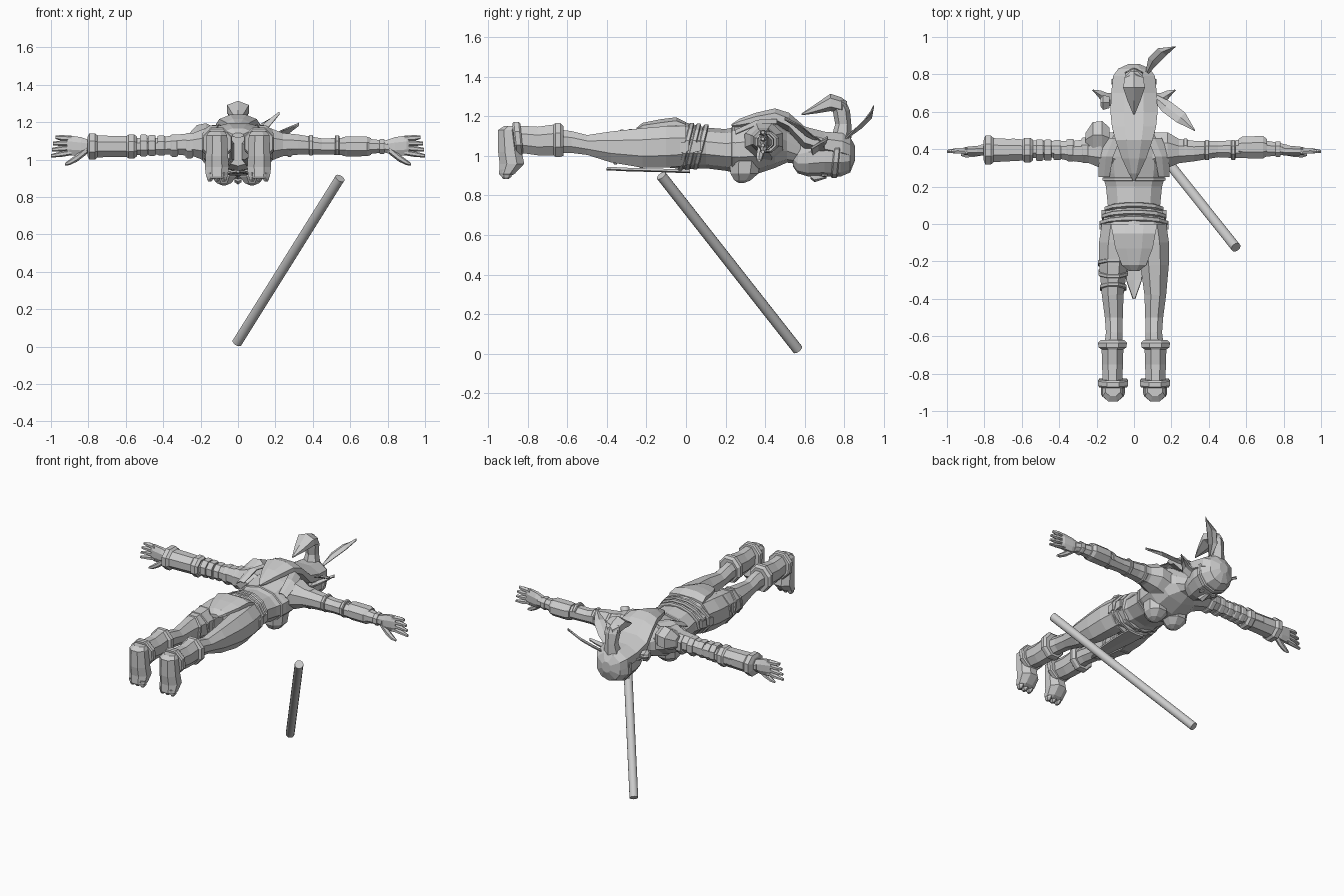
import bpy, bmesh, math
from mathutils import Vector

grey = bpy.data.materials.new("plain_grey")
grey.diffuse_color = (0.6, 0.6, 0.6, 1)


def finish(name, bm):
    bmesh.ops.recalc_face_normals(bm, faces=bm.faces)
    me = bpy.data.meshes.new(name)
    bm.to_mesh(me)
    bm.free()
    me.materials.append(grey)
    ob = bpy.data.objects.new(name, me)
    bpy.context.collection.objects.link(ob)
    return ob


def loft(name, axis, rings, n=8, side=1, lean=0):
    """Rings are (x, y, z, r1, r2); r1 and r2 span the two axes across the given one."""
    bm = bmesh.new()
    loops = []
    for x, y, z, r1, r2 in rings:
        loop = []
        for i in range(n):
            a = 2 * math.pi * (i + 0.5) / n
            u = r1 * math.cos(a) / math.cos(math.pi / n)
            v = r2 * math.sin(a) / math.cos(math.pi / n)
            p = {"x": (x, y + u, z + v), "y": (x + u, y + lean * v, z + v),
                 "z": (x + u, y + v, z)}[axis]
            loop.append(bm.verts.new((p[0] * side, p[1], p[2])))
        loops.append(loop)
    for a, b in zip(loops, loops[1:]):
        for i in range(n):
            bm.faces.new((a[i], a[(i + 1) % n], b[(i + 1) % n], b[i]))
    bm.faces.new(loops[0])
    bm.faces.new(loops[-1])
    return finish(name, bm)


def band(name, axis, x, y, z, r1, r2, w=0.012, side=1, lean=0, n=8):
    """Bevelled strap around a limb."""
    rings = []
    for t, s in ((-1, 0.92), (-0.6, 1), (0.6, 1), (1, 0.92)):
        dx, dy = (t * w, 0) if axis == "x" else (0, t * w)
        rings.append((x + dx, y + dy, z, r1 * s, r2 * s))
    return loft(name, axis, rings, n, side, lean)


def ribbon(name, spine, wide, ridge=0.012, thick=0.006):
    """Leaf-shaped strip: spine is (x, y, z, half width), raised along its middle."""
    bm = bmesh.new()
    rows = []
    for x, y, z, h in spine:
        c, w = Vector((x, y, z)), Vector(wide).normalized() * h
        rows.append([bm.verts.new(p) for p in (c - w, c + Vector((0, 0, ridge)), c + w)])
    for a, b in zip(rows, rows[1:]):
        for i in range(2):
            bm.faces.new((a[i], a[i + 1], b[i + 1], b[i]))
    ob = finish(name, bm)
    ob.modifiers.new("thickness", "SOLIDIFY").thickness = thick
    return ob


# Torso and bust
loft("torso", "y", [(0, y, z, a, b) for y, z, a, b in (
    (-0.13, 1.05, .10, .08), (-0.08, 1.05, .16, .105), (0, 1.05, .172, .112), (.1, 1.04, .14, .098),
    (.2, 1.03, .15, .1), (.27, 1.03, .17, .115), (.36, 1.04, .175, .125), (.45, 1.06, .16, .115),
    (.51, 1.05, .09, .08), (.58, 1.02, .055, .06))], 10)
for s in (-1, 1):
    loft("bust", "z", [(.075, .3, .98, .075, .08), (.075, .295, .91, .068, .07),
                       (.075, .285, .875, .04, .04), (.075, .28, .862, .01, .01)], 8, s)
    # Collar straps and back panels of the vest
    ribbon("vest_panel", [(.16 * s, .25, 1.12, .03), (.15 * s, .36, 1.17, .04),
                          (.11 * s, .46, 1.175, .04)], (1, 0, -.3 * s))
band("vest_hem", "y", 0, .24, 1.03, .168, .113, .012, n=10)

# Belts, pouches, loincloth flaps
for i, y in enumerate((0.0, .035, .075)):
    band("belt", "y", 0, y, 1.045, .182 - .012 * i, .122 - .004 * i, .014, lean=.25, n=12)
for s in (-1, 1):
    for k, y in enumerate((-.01, .05)):
        loft("belt_pouch", "y", [(.17 - .01 * k, y - .02, 1.04, .014, .025),
                                 (.17 - .01 * k, y + .025, 1.05, .014, .025)], 4, s)
loft("rear_flap", "y", [(0, y, z, a, b) for y, z, a, b in (
    (-.25, 1.13, .03, .012), (-.22, 1.145, .065, .022), (-.13, 1.155, .1, .03),
    (-.05, 1.165, .115, .03), (0, 1.15, .125, .02))], 8)
ribbon("front_flap", [(0, -.4, .945, .004), (0, -.3, .94, .04), (0, -.12, .935, .055),
                      (0, .02, .93, .06)], (1, 0, 0), -.006, .012)

# Legs with boots
for s in (-1, 1):
    loft("leg", "y", [(x, y, z, a, b) for y, x, z, a, b in (
        (.0, .088, 1.05, .085, .1), (-.1, .102, 1.045, .085, .105), (-.22, .11, 1.04, .076, .1),
        (-.38, .114, 1.045, .058, .078), (-.5, .108, 1.055, .048, .05),
        (-.58, .106, 1.07, .044, .055), (-.66, .11, 1.075, .05, .06))], 8, s)
    loft("boot", "y", [(.115, y, z, a, b) for y, z, a, b in (
        (-.62, 1.075, .064, .075), (-.635, 1.08, .077, .085), (-.66, 1.08, .075, .085),
        (-.67, 1.08, .058, .078), (-.75, 1.075, .056, .072), (-.85, 1.085, .052, .068))], 8, s)
    band("ankle_cuff", "y", .112, -.85, 1.088, .08, .083, .02, s, -.1)
    loft("foot", "z", [(.113, y, z, a, b) for y, z, a, b in (
        (-.885, 1.15, .04, .035), (-.9, 1.13, .055, .05), (-.89, 1.02, .06, .06),
        (-.88, .96, .064, .062), (-.905, .91, .058, .04), (-.912, .9, .05, .028))], 8, s)
    for x in (.075, .113, .15):
        loft("toe", "z", [(x, -.905, .93, .017, .03), (x, -.908, .895, .016, .022),
                          (x, -.91, .882, .008, .012)], 6, s)
# Wraps on one thigh
for y, z, a, b, k in ((-.21, 1.04, .082, .103, .15), (-.26, 1.04, .079, .097, -.2),
                      (-.34, 1.045, .07, .088, .2)):
    band("thigh_wrap", "y", .111, y, z, a, b, .012, -1, k)

# Arms and hands
for s in (-1, 1):
    loft("arm", "x", [(x, y, z, a, b) for x, y, z, a, b in (
        (.1, .39, 1.06, .1, .09), (.18, .395, 1.08, .095, .085), (.24, .39, 1.08, .065, .062),
        (.32, .39, 1.08, .055, .054), (.45, .4, 1.07, .043, .043), (.55, .4, 1.07, .048, .045),
        (.65, .405, 1.07, .052, .046), (.78, .4, 1.07, .032, .032), (.82, .395, 1.065, .028, .035))], 8, s)
    loft("palm", "x", [(.79, .395, 1.07, .026, .033), (.84, .392, 1.07, .026, .05),
                       (.9, .39, 1.075, .022, .053), (.915, .39, 1.075, .016, .048)], 8, s)
    for i in range(4):
        z = 1.038 + i * .025
        e = 1.02 + i * .033
        loft("finger", "x", [(.89, .39, z, .017, .013), (.945, .392, (z + e) / 2, .015, .013),
                             ((1, .995, .99, .975)[i], .388, e, .008, .008)], 6, s)
    loft("thumb", "x", [(.81, .385, 1.05, .018, .02), (.86, .375, 1.01, .017, .018),
                        (.9, .37, .985, .014, .013), (.925, .37, .975, .006, .006)], 6, s)

# Thin bands and plate on one arm
for x, r in ((.275, .062), (.39, .054), (.53, .053)):
    band("arm_band", "x", x, .395, 1.077, r, r, .012)
loft("forearm_plate", "x", [(.56, .41, 1.07, .045, .05), (.58, .41, 1.07, .058, .053),
                            (.69, .41, 1.07, .06, .052), (.71, .41, 1.07, .045, .045)])
band("wrist_band", "x", .77, .4, 1.07, .042, .04, .014)

# Bracer, wraps and shoulder pad on the other arm
loft("bracer", "x", [(x, .395, 1.07, a, b) for x, a, b in (
    (.54, .055, .052), (.555, .066, .064), (.585, .066, .064), (.595, .056, .056),
    (.75, .064, .058), (.765, .077, .07), (.795, .077, .07), (.805, .05, .05))], 8, -1)
for x, r in ((.26, .068), (.34, .06), (.41, .054), (.46, .056), (.505, .058)):
    band("arm_wrap", "x", x, .395, 1.075, r, r, .02, -1)
loft("shoulder_pad", "x", [(.13, .46, 1.12, .055, .045), (.17, .475, 1.125, .075, .06),
                           (.22, .475, 1.115, .07, .06), (.26, .45, 1.1, .035, .035)], 6, -1)

# Head, face downward
loft("head", "y", [(0, y, z, a, b) for y, z, a, b in (
    (.54, 1.0, .045, .05), (.565, .985, .065, .07), (.62, .99, .09, .09), (.7, 1.0, .11, .1),
    (.78, 1.0, .112, .1), (.83, 1.0, .085, .08), (.855, 1.01, .03, .03))], 10)
loft("nose", "y", [(0, .63, .9, .018, .015), (0, .65, .89, .018, .02),
                   (0, .71, .9, .01, .012)], 6)
band("headband", "y", 0, .76, 1.0, .119, .107, .018, lean=.1, n=10)
for s in (-1, 1):
    loft("eye", "y", [(.045, .685, .902, .01, .006), (.045, .7, .902, .022, .008),
                      (.045, .715, .902, .01, .006)], 6, s)
    ribbon("ear", [(.09 * s, .67, 1.02, .035), (.14 * s, .665, 1.05, .035),
                   (.18 * s, .69, 1.07, .025), (.22 * s, .715, 1.09, .003)], (0, 1, .2), .012, .012)
loft("ear_ornament", "x", [(.13, .65, 1.05, .03, .03), (.165, .65, 1.06, .04, .035),
                           (.18, .65, 1.06, .02, .02)], 6, -1)

# Hair sweeping to a point over the back
loft("hair", "y", [(0, y, z, a, b) for y, z, a, b in (
    (.23, 1.155, .005, .005), (.27, 1.165, .028, .022), (.35, 1.185, .065, .032),
    (.45, 1.2, .1, .04), (.52, 1.17, .118, .048), (.6, 1.09, .126, .058),
    (.7, 1.06, .122, .062), (.79, 1.045, .112, .07), (.83, 1.03, .085, .065),
    (.855, 1.02, .03, .03))], 8)
# Curled crest
loft("crest_root", "z", [(0, .785, 1.09, .05, .045), (0, .795, 1.16, .035, .035),
                         (0, .785, 1.23, .045, .038), (0, .76, 1.28, .045, .04)], 6)
loft("crest_curl", "y", [(0, .815, 1.24, .02, .03), (0, .785, 1.255, .05, .035),
                         (0, .73, 1.27, .058, .038), (0, .66, 1.24, .035, .022),
                         (0, .585, 1.21, .004, .004)], 6)

# Feathers
ribbon("upper_feather", [(.07, .81, 1.09, .01), (.1, .87, 1.14, .03), (.15, .92, 1.19, .03),
                         (.22, .948, 1.245, .003)], (1, -.8, -.2))
ribbon("lower_feather", [(.11, .68, 1.07, .015), (.17, .63, 1.1, .035), (.25, .57, 1.15, .035),
                         (.325, .5, 1.185, .003)], (.7, .8, -.2))

# Staff
a, b = Vector((-.005, .565, .021)), Vector((.545, -.125, .9))
bm = bmesh.new()
bmesh.ops.create_cone(bm, cap_ends=True, segments=14, radius1=.027, radius2=.027, depth=(b - a).length)
bmesh.ops.rotate(bm, verts=bm.verts, matrix=(b - a).to_track_quat("Z", "Y").to_matrix())
bmesh.ops.translate(bm, verts=bm.verts, vec=(a + b) / 2)
staff = finish("staff", bm)
for p in staff.data.polygons:
    p.use_smooth = len(p.vertices) == 4
